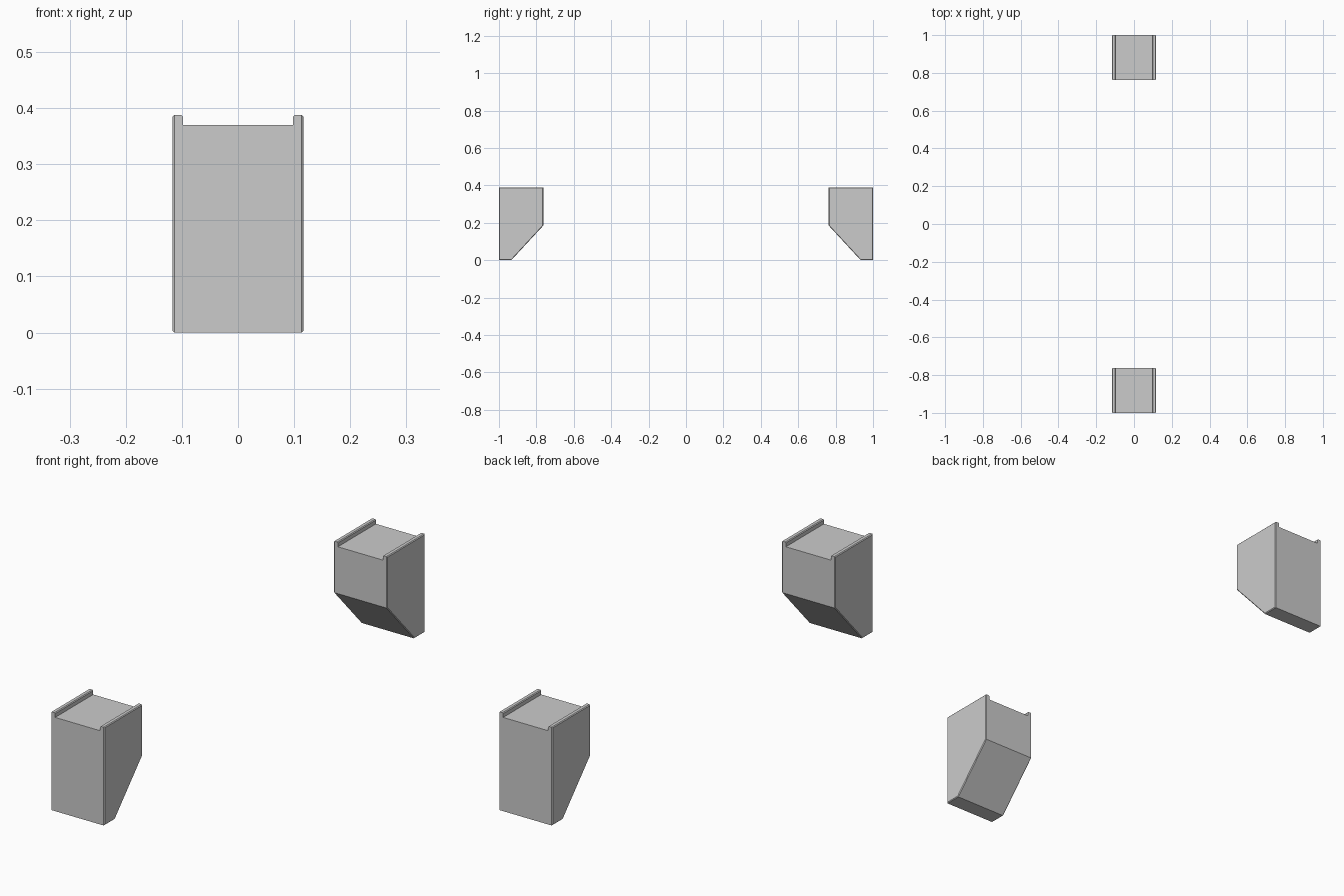
import bpy, bmesh
from mathutils import Vector, Matrix

if "Cube" in bpy.data.objects:
    bpy.data.objects.remove(bpy.data.objects["Cube"])

W, RAIL_IN = 0.1165, 0.098
TOP, FLOOR = 0.388, 0.370
Y_OUT, Y_IN = -1.0, -0.763


def make_block(name, turn):
    bm = bmesh.new()
    # channel-topped front profile, extruded along y
    pts = [(-W, 0), (W, 0), (W, TOP), (RAIL_IN, TOP), (RAIL_IN, FLOOR),
           (-RAIL_IN, FLOOR), (-RAIL_IN, TOP), (-W, TOP)]
    face = bm.faces.new([bm.verts.new((x, Y_OUT, z)) for x, z in pts])
    ext = bmesh.ops.extrude_face_region(bm, geom=[face])
    moved = [g for g in ext["geom"] if isinstance(g, bmesh.types.BMVert)]
    bmesh.ops.translate(bm, verts=moved, vec=(0, Y_IN - Y_OUT, 0))

    # sloped underside on the inner side
    low, high = Vector((0, -0.934, 0)), Vector((0, Y_IN, 0.185))
    d = high - low
    cut = bmesh.ops.bisect_plane(
        bm, geom=bm.verts[:] + bm.edges[:] + bm.faces[:], plane_co=low,
        plane_no=Vector((0, d.z, -d.y)), clear_outer=True)
    rim = [g for g in cut["geom_cut"] if isinstance(g, bmesh.types.BMEdge)]
    bmesh.ops.contextual_create(bm, geom=rim)
    bmesh.ops.recalc_face_normals(bm, faces=bm.faces[:])

    # fine chamfer around the side faces and the rails
    edges = [e for e in bm.edges
             if all(abs(v.co.x) > W - 0.001 for v in e.verts)
             and e.verts[0].co.x * e.verts[1].co.x > 0
             or all(abs(v.co.x) < W - 0.001 and v.co.z > TOP - 0.001 for v in e.verts)]
    bmesh.ops.bevel(bm, geom=edges, offset=0.003, segments=1,
                    profile=0.5, affect='EDGES')

    if turn:
        bmesh.ops.rotate(bm, verts=bm.verts[:], cent=(0, 0, 0),
                         matrix=Matrix.Rotation(3.14159265, 3, 'Z'))
    bmesh.ops.recalc_face_normals(bm, faces=bm.faces[:])
    mesh = bpy.data.meshes.new(name)
    bm.to_mesh(mesh)
    bm.free()
    obj = bpy.data.objects.new(name, mesh)
    bpy.context.collection.objects.link(obj)


# matching pair facing each other
make_block("front_bracket", False)
make_block("back_bracket", True)
